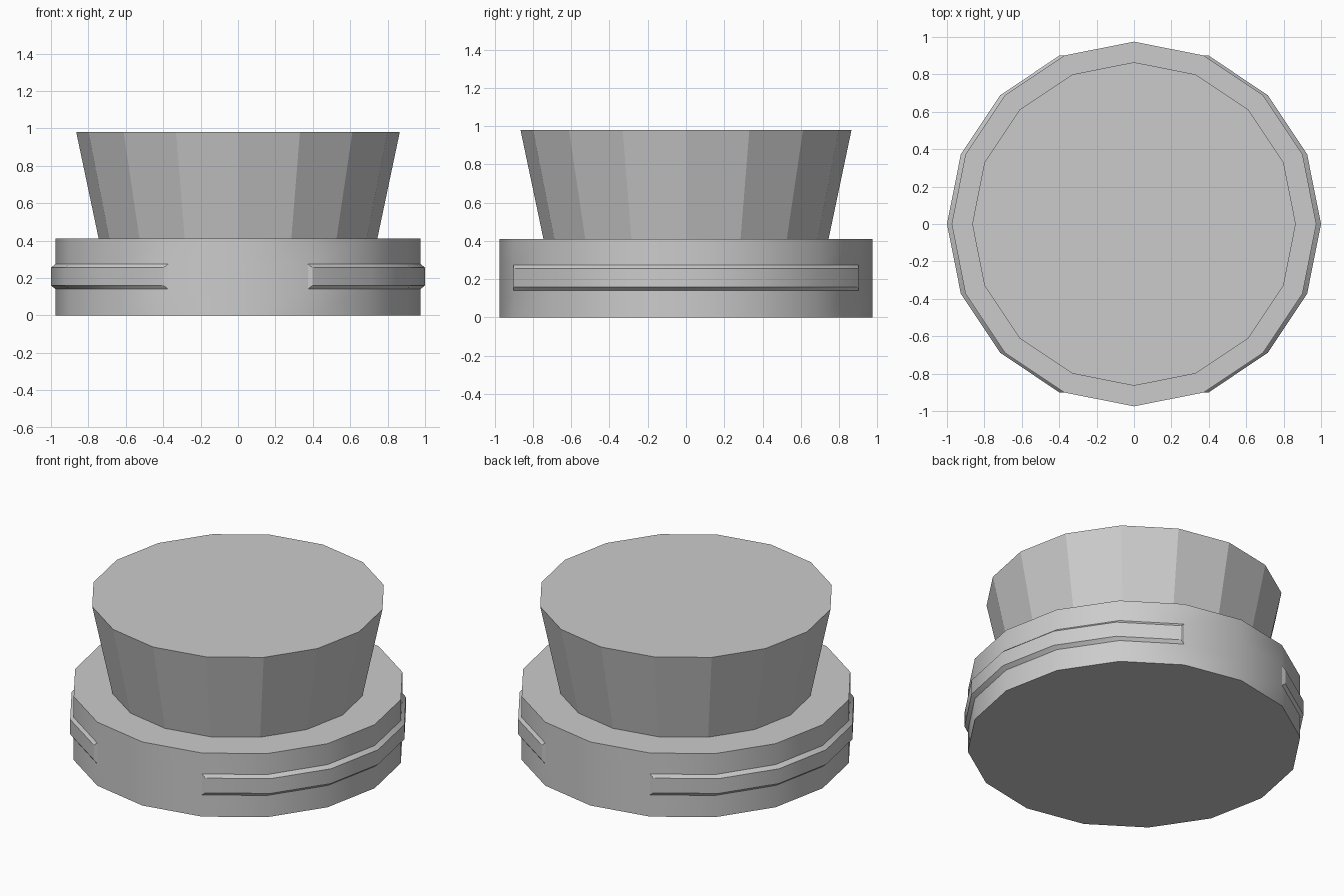
import bpy, bmesh
from math import sin, cos, pi, radians

if "Cube" in bpy.data.objects:
    bpy.data.objects.remove(bpy.data.objects["Cube"])

SIDES = 16


def lathe(bm, profile):
    """Capped 16-sided solid from (radius, z) pairs; returns side faces per band."""
    rings = [[bm.verts.new((r * cos(2 * pi * i / SIDES), r * sin(2 * pi * i / SIDES), z))
              for i in range(SIDES)] for r, z in profile]
    bands = []
    for a, b in zip(rings, rings[1:]):
        bands.append([bm.faces.new((a[i], a[(i + 1) % SIDES], b[(i + 1) % SIDES], b[i]))
                      for i in range(SIDES)])
    bm.faces.new(rings[0][::-1])
    bm.faces.new(rings[-1])
    return bands


def finish(bm, name):
    bmesh.ops.recalc_face_normals(bm, faces=bm.faces)
    mesh = bpy.data.meshes.new(name)
    bm.to_mesh(mesh)
    bm.free()
    obj = bpy.data.objects.new(name, mesh)
    bpy.context.collection.objects.link(obj)
    return obj


# Base disc with a raised grip rib on each side
bm = bmesh.new()
bands = lathe(bm, [(0.975, 0), (0.975, 0.14), (0.975, 0.275), (0.975, 0.41)])
for side in (1, -1):
    faces = [f for f in bands[1] if f.is_valid and f.calc_center_median().x * side > 0.4]
    out = bmesh.ops.extrude_face_region(bm, geom=faces)
    for v in [g for g in out["geom"] if isinstance(g, bmesh.types.BMVert)]:
        v.co.x += side * 0.025
        v.co.z += 0.02 if v.co.z < 0.2 else -0.02
base = finish(bm, "base")
bpy.context.view_layer.objects.active = base
base.select_set(True)
bpy.ops.object.shade_smooth_by_angle(angle=radians(30))

# Flared, flat-faceted top
bm = bmesh.new()
lathe(bm, [(0.745, 0.41), (0.865, 0.98)])
finish(bm, "flared_top")
